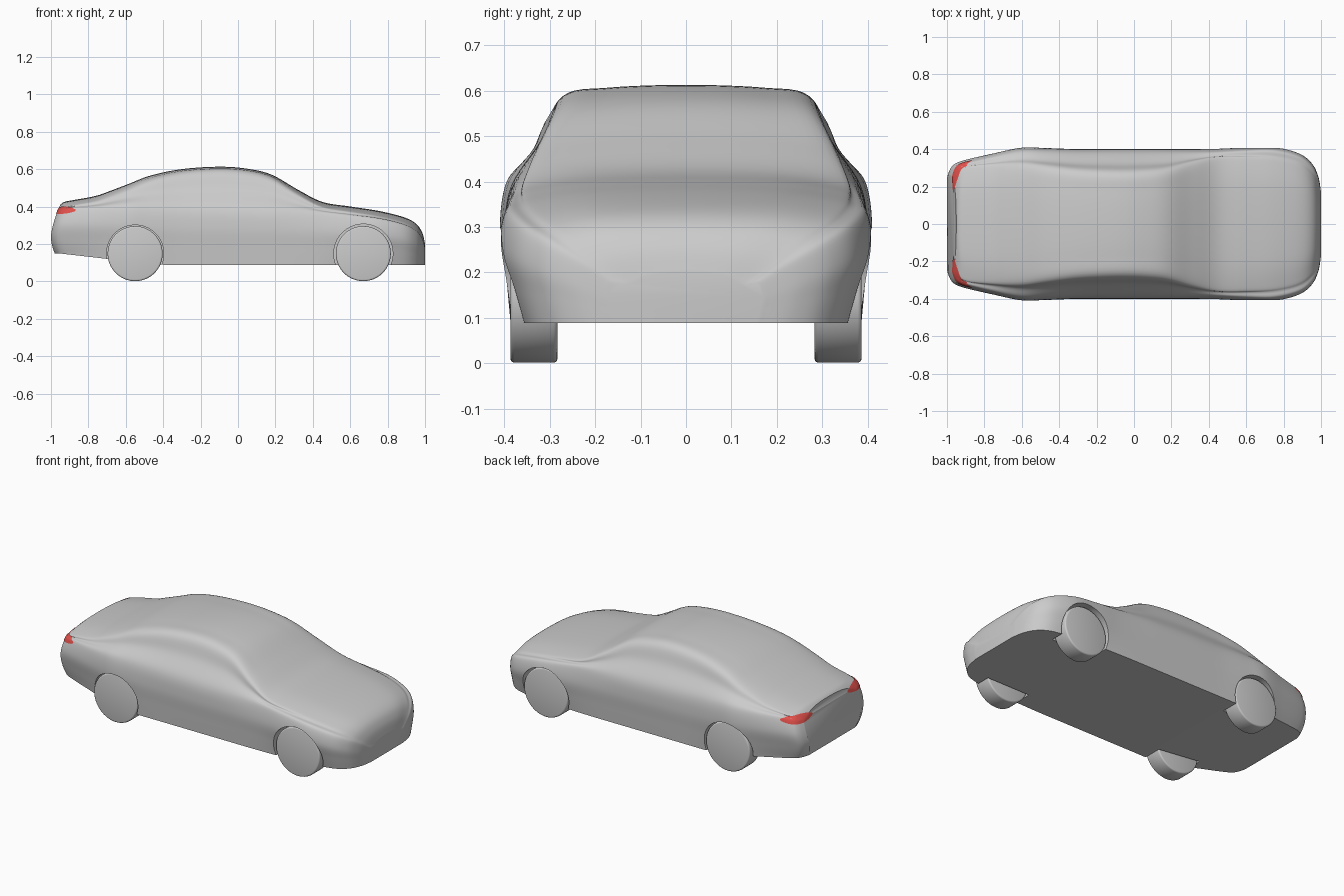
import bpy, bmesh, math
from mathutils import Vector
from mathutils.bvhtree import BVHTree

if "Cube" in bpy.data.objects:
    bpy.data.objects.remove(bpy.data.objects["Cube"])


def clamp(v):
    return max(0.0, min(1.0, v))


def spline(pts, n):
    """Catmull-Rom curve through points of any dimension."""
    out = []
    for i in range(len(pts) - 1):
        a, b, c, d = (pts[max(0, min(len(pts) - 1, i + k))] for k in (-1, 0, 1, 2))
        for j in range(n):
            t = j / n
            out.append([0.5 * (2 * q + (r - p) * t + (2 * p - 5 * q + 4 * r - s) * t * t
                        + (3 * q - p - 3 * r + s) * t ** 3) for p, q, r, s in zip(a, b, c, d)])
    return out + [list(pts[-1])]


def make_object(name, verts, faces, angle=35):
    bm = bmesh.new()
    bv = [bm.verts.new(v) for v in verts]
    for f in faces:
        bm.faces.new([bv[i] for i in f])
    bmesh.ops.recalc_face_normals(bm, faces=bm.faces)
    me = bpy.data.meshes.new(name)
    bm.to_mesh(me)
    bm.free()
    ob = bpy.data.objects.new(name, me)
    bpy.context.collection.objects.link(ob)
    return ob


def activate(ob):
    bpy.ops.object.select_all(action='DESELECT')
    ob.select_set(True)
    bpy.context.view_layer.objects.active = ob


def cylinder(name, x, y, z, r, depth):
    bpy.ops.mesh.primitive_cylinder_add(vertices=64, radius=r, depth=depth, location=(x, y, z),
                                        rotation=(math.pi / 2, 0, 0))
    ob = bpy.context.object
    ob.name = name
    return ob


# Body stations: x, top height, belt height, half width, roof half width, sill half width
STATIONS = [
    (-1.00, .410, .370, .260, .210, .220), (-.985, .420, .375, .300, .255, .265),
    (-.96, .428, .380, .325, .282, .290), (-.90, .437, .385, .345, .298, .310),
    (-.75, .462, .390, .378, .305, .345), (-.60, .515, .400, .408, .308, .380),
    (-.47, .565, .400, .406, .297, .386), (-.30, .600, .395, .400, .280, .386),
    (-.10, .613, .390, .400, .272, .386), (.05, .602, .385, .400, .275, .386),
    (.18, .570, .380, .400, .287, .386), (.32, .490, .370, .400, .322, .386),
    (.45, .425, .360, .402, .345, .384), (.60, .400, .345, .409, .342, .378),
    (.75, .377, .328, .410, .330, .365), (.88, .345, .298, .378, .300, .342),
    (.95, .310, .265, .325, .250, .295), (.985, .260, .225, .255, .190, .230),
    (1.00, .200, .175, .170, .120, .155)]


def section(x, top, belt, w, roof, sill):
    b = .088 + .062 * clamp((-.4 - x) / .58)
    edge = top - .025
    inset = .008 * clamp((top - belt) / .2)
    half = [(sill, b), (sill + .55 * (w - sill), b + .33 * (belt - b)), (w, b + .67 * (belt - b)),
            (.963 * w, belt), ((.963 * w + roof) / 2 - inset, (belt + edge) / 2),
            (roof, edge), (.62 * roof, top - .006), (0, top)]
    full = half + [(-y, z) for y, z in reversed(half[:-1])]
    ring = []
    fade = clamp((-.7 - x) / .3)
    for y, z in spline(full, 6):
        # lean the tail inward above and below its rearmost line
        lean = .05 * clamp((z - .24) / .17) ** 1.5 + .02 * clamp((.24 - z) / .09) ** 2
        ring.append((x + lean * fade, y, z))
    return ring


rings = [section(*s) for s in spline(STATIONS, 6)]
m = len(rings[0])
verts = [p for r in rings for p in r]
faces = [(i * m + j, i * m + (j + 1) % m, (i + 1) * m + (j + 1) % m, (i + 1) * m + j)
         for i in range(len(rings) - 1) for j in range(m)]
faces += [tuple(range(m)), tuple(range(len(verts) - m, len(verts)))]
body = make_object("car_body", verts, faces)
tree = BVHTree.FromPolygons(verts, faces)

# Wheels and wheel wells
for end, x, well in (("rear", -.55, .153), ("front", .67, .158)):
    for side, s in (("right", -1), ("left", 1)):
        cutter = cylinder("well_cutter", x, s * .40, .148, well, .25)
        cutter.hide_render = True
        activate(body)
        mod = body.modifiers.new("well", 'BOOLEAN')
        mod.operation = 'DIFFERENCE'
        mod.solver = 'EXACT'
        mod.object = cutter
        bpy.ops.object.modifier_apply(modifier=mod.name)
        bpy.data.objects.remove(cutter)
        wheel = cylinder(f"{end}_{side}_wheel", x, s * .335, .148, .147, .104)
        bev = wheel.modifiers.new("rounded_edge", 'BEVEL')
        bev.width = .009
        bev.segments = 3
        bpy.ops.object.modifier_apply(modifier=bev.name)
        bpy.ops.object.shade_smooth_by_angle(angle=math.radians(35))
activate(body)
bpy.ops.object.shade_smooth_by_angle(angle=math.radians(35))

# Tail lights: tapered strips projected onto the rear corners
red = bpy.data.materials.new("red_light")
red.diffuse_color = (.75, .08, .07, 1)
red.use_nodes = True
red.node_tree.nodes["Principled BSDF"].inputs["Base Color"].default_value = red.diffuse_color
NT, NS = 28, 6
for side, s in (("right", -1), ("left", 1)):
    pts = []
    for i in range(NT + 1):
        t = i / NT
        a = math.radians(191 - 75 * t)
        h = .042 * max(.02, math.sin(math.pi * t)) ** .5
        for j in range(NS + 1):
            d = Vector((math.cos(a), s * math.sin(a), 0))
            hit = tree.ray_cast(Vector((-.8, s * .2, .38 + h * (j / NS - .5))), d)[0]
            pts.append(hit + d * .003)
    k = NS + 1
    quads = [(i * k + j, i * k + j + 1, (i + 1) * k + j + 1, (i + 1) * k + j)
             for i in range(NT) for j in range(NS)]
    light = make_object(f"{side}_tail_light", pts, quads)
    light.data.materials.append(red)
    activate(light)
    bpy.ops.object.shade_smooth_by_angle(angle=math.radians(35))
